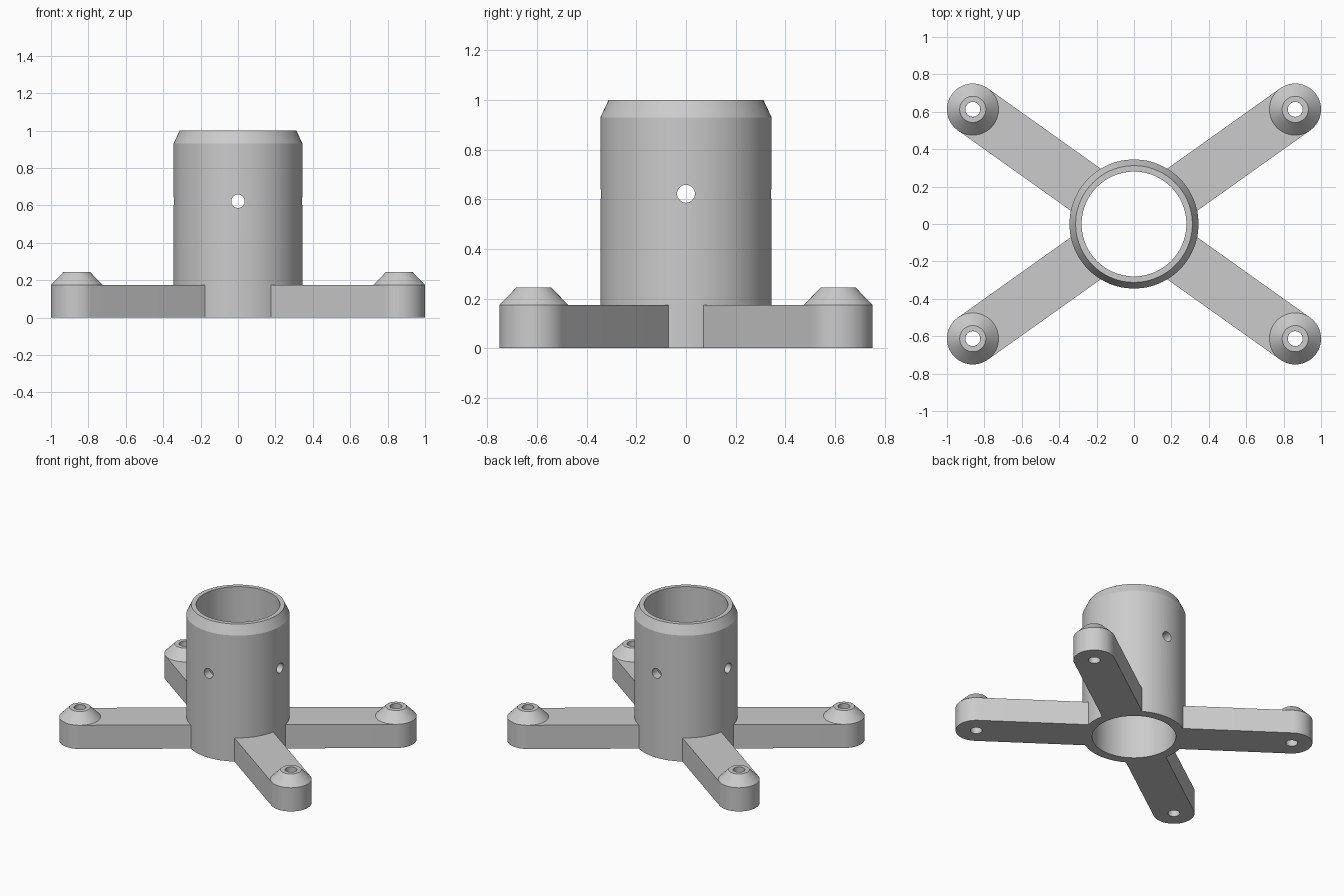
import bpy
import bmesh
from math import atan2, cos, sin, pi, radians, hypot
from mathutils import Matrix, Vector

cube = bpy.data.objects.get("Cube")
if cube:
    bpy.data.objects.remove(cube)

grey = bpy.data.materials.new("plain grey")
grey.use_nodes = True
colour = (0.6, 0.6, 0.6, 1)
grey.diffuse_color = colour
grey.node_tree.nodes["Principled BSDF"].inputs["Base Color"].default_value = colour

FOOT_X, FOOT_Y = 0.862, 0.613      # screw positions
FOOT_R, ARM_H = 0.138, 0.175       # half width and height of an arm
HOLE_R, SIDE_HOLE_R = 0.04, 0.036


def make_object(name, bm):
    bmesh.ops.recalc_face_normals(bm, faces=bm.faces)
    mesh = bpy.data.meshes.new(name)
    bm.to_mesh(mesh)
    bm.free()
    mesh.materials.append(grey)
    obj = bpy.data.objects.new(name, mesh)
    bpy.context.collection.objects.link(obj)
    return obj


def activate(obj):
    bpy.ops.object.select_all(action="DESELECT")
    obj.select_set(True)
    bpy.context.view_layer.objects.active = obj


def lathe(name, profile, steps):
    """Revolve a closed (radius, z) profile around the z axis."""
    bm = bmesh.new()
    verts = [bm.verts.new((r, 0, z)) for r, z in profile]
    edges = [bm.edges.new((v, verts[i - 1])) for i, v in enumerate(verts)]
    bmesh.ops.spin(bm, geom=verts + edges, axis=(0, 0, 1), cent=(0, 0, 0),
                   angle=2 * pi, steps=steps, use_merge=True)
    bmesh.ops.remove_doubles(bm, verts=bm.verts, dist=0.0001)
    return make_object(name, bm)


def drill(obj, radius, matrix, segments=32):
    """Cut a round hole along the local z axis of the matrix."""
    bm = bmesh.new()
    bmesh.ops.create_cone(bm, cap_ends=True, segments=segments, radius1=radius,
                          radius2=radius, depth=2, matrix=matrix)
    cutter = make_object("drill_cutter", bm)
    cutter.hide_render = True
    mod = obj.modifiers.new("hole", "BOOLEAN")
    mod.operation = "DIFFERENCE"
    mod.solver = "EXACT"
    mod.object = cutter
    activate(obj)
    bpy.ops.object.modifier_apply(modifier=mod.name)
    bpy.data.objects.remove(cutter)


def smooth(obj):
    activate(obj)
    bpy.ops.object.shade_smooth_by_angle(angle=radians(25))


# Central socket: chamfered tube with two crossing pin holes
socket = lathe("socket_tube", [(0.28, 0), (0.345, 0), (0.345, 0.93),
                               (0.312, 1), (0.28, 1)], 96)
for axis in ("X", "Y"):
    drill(socket, SIDE_HOLE_R,
          Matrix.Translation((0, 0, 0.622)) @ Matrix.Rotation(pi / 2, 4, axis))
smooth(socket)

# Four arms with rounded ends, each with a conical screw boss
reach = hypot(FOOT_X, FOOT_Y)
for side, sx in (("left", 1), ("right", -1)):
    for end, sy in (("front", -1), ("back", 1)):
        foot = Vector((sx * FOOT_X, sy * FOOT_Y, 0))
        turn = Matrix.Rotation(atan2(foot.y, foot.x), 4, "Z")

        bm = bmesh.new()
        outline = [(0.31, FOOT_R), (0.31, -FOOT_R)]
        for i in range(33):
            a = -pi / 2 + pi * i / 32
            outline.append((reach + FOOT_R * cos(a), FOOT_R * sin(a)))
        base = bm.faces.new([bm.verts.new(turn @ Vector((x, y, 0)))
                             for x, y in outline])
        top = bmesh.ops.extrude_face_region(bm, geom=[base])["geom"]
        bmesh.ops.translate(bm, vec=(0, 0, ARM_H), verts=[
            g for g in top if isinstance(g, bmesh.types.BMVert)])
        arm = make_object(f"{end}_{side}_arm", bm)
        drill(arm, HOLE_R, Matrix.Translation(foot))
        smooth(arm)

        boss = lathe(f"{end}_{side}_screw_boss",
                     [(HOLE_R, ARM_H), (FOOT_R, ARM_H),
                      (0.07, 0.245), (HOLE_R, 0.245)], 64)
        boss.location = foot
        smooth(boss)
